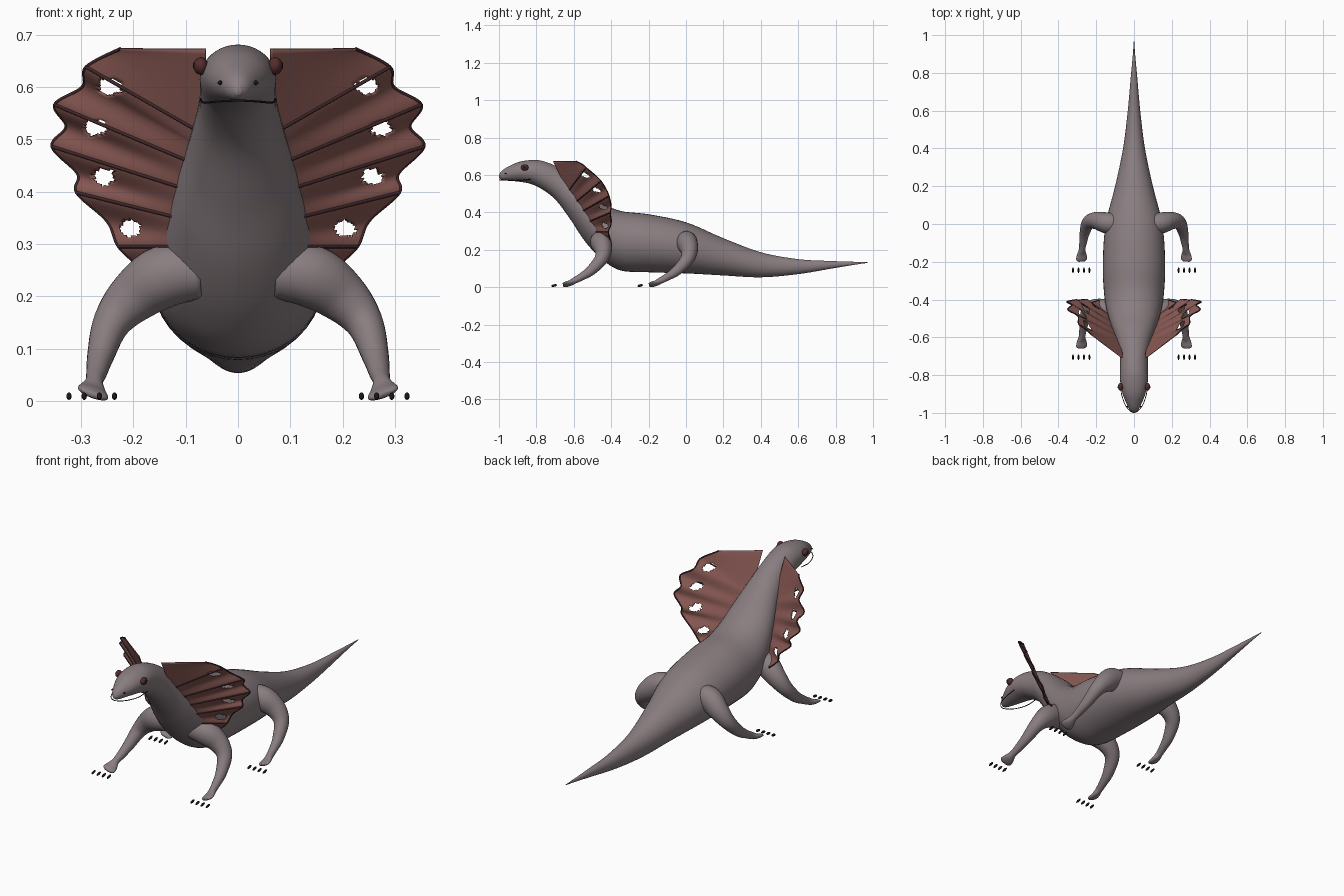
import bpy, bmesh, math, random
from mathutils import Vector, Matrix

random.seed(4)
if "Cube" in bpy.data.objects:
    bpy.data.objects.remove(bpy.data.objects["Cube"], do_unlink=True)


def material(name, r, g, b):
    m = bpy.data.materials.new(name)
    m.use_nodes = True
    m.diffuse_color = (r, g, b, 1)
    bsdf = m.node_tree.nodes["Principled BSDF"]
    bsdf.inputs["Base Color"].default_value = (r, g, b, 1)
    bsdf.inputs["Roughness"].default_value = 0.7
    return m


SKIN = material("grey skin", .25, .205, .215)
FRILL = material("red brown membrane", .25, .1, .088)
RIB = material("dark maroon rib", .05, .02, .022)
EYE = material("dark red eye", .09, .025, .025)
BLACK = material("near black", .012, .01, .011)


def spline(points, t):
    """Smooth interpolation of a point list at index t."""
    n = len(points) - 1
    i = min(int(t), n - 1)
    f = t - i
    a, b, c, d = (Vector(points[min(max(k, 0), n)]) for k in range(i - 1, i + 3))
    return b + .5 * f * (c - a + f * (2*a - 5*b + 4*c - d + f * (3*(b - c) + d - a)))


def resample(points, steps):
    n = (len(points) - 1) * steps
    return [spline(points, k / steps) for k in range(n + 1)]


def finish(bm, name, mat):
    bmesh.ops.recalc_face_normals(bm, faces=bm.faces)
    mesh = bpy.data.meshes.new(name)
    for f in bm.faces:
        f.smooth = True
    bm.to_mesh(mesh)
    bm.free()
    mesh.materials.append(mat)
    ob = bpy.data.objects.new(name, mesh)
    bpy.context.collection.objects.link(ob)
    return ob


def loft(name, rings, mat, sides=32):
    """Skin elliptical rings given as (centre, axis_a, axis_b)."""
    bm = bmesh.new()
    loops = []
    for c, a, b in rings:
        angles = [2 * math.pi * k / sides for k in range(sides)]
        loops.append([bm.verts.new(c + a * math.cos(t) + b * math.sin(t)) for t in angles])
    for p, q in zip(loops, loops[1:]):
        for k in range(sides):
            j = (k + 1) % sides
            bm.faces.new((p[k], p[j], q[j], q[k]))
    bm.faces.new(loops[0])
    bm.faces.new(loops[-1])
    return finish(bm, name, mat)


def ball(name, centre, size, mat, tilt=0):
    bm = bmesh.new()
    bmesh.ops.create_uvsphere(bm, u_segments=20, v_segments=12, radius=1)
    bm.transform(Matrix.Translation(centre) @ Matrix.Rotation(tilt, 4, 'X')
                 @ Matrix.Diagonal((*size, 1)))
    return finish(bm, name, mat)


def tube(name, points, radius, mat):
    cu = bpy.data.curves.new(name, 'CURVE')
    cu.dimensions = '3D'
    cu.bevel_depth = radius
    cu.bevel_resolution = 2
    cu.use_fill_caps = True
    s = cu.splines.new('POLY')
    s.points.add(len(points) - 1)
    for p, co in zip(s.points, points):
        p.co = (*co, 1)
    cu.materials.append(mat)
    ob = bpy.data.objects.new(name, cu)
    bpy.context.collection.objects.link(ob)
    return ob


# Body from snout to tail tip: y, top, bottom, half width
BODY = [(-1, .6, .585, .006), (-.985, .622, .575, .022), (-.95, .645, .57, .04),
        (-.9, .668, .565, .06), (-.84, .679, .555, .072), (-.78, .678, .53, .073),
        (-.7, .65, .47, .075), (-.62, .6, .365, .092), (-.54, .535, .245, .12),
        (-.45, .455, .15, .146), (-.35, .408, .09, .16), (-.2, .39, .08, .165),
        (0, .347, .074, .15), (.2, .262, .063, .1), (.4, .187, .053, .058),
        (.6, .15, .07, .033), (.78, .14, .1, .017), (.9, .136, .12, .006),
        (.97, .134, .13, .001)]
loft("body", [(Vector((0, y, (t + b) / 2)), Vector((w, 0, 0)), Vector((0, 0, (t - b) / 2)))
              for y, t, b, w in resample(BODY, 6)], SKIN, 40)

# Leg path: x, y, z, width, thickness
LEG = [(.07, 0, .245, .05, .05), (.14, .005, .238, .06, .056), (.2, .018, .198, .05, .046),
       (.242, .005, .148, .036, .036), (.262, -.05, .088, .026, .027),
       (.27, -.1, .055, .02, .02), (.275, -.135, .036, .017, .017),
       (.277, -.16, .022, .026, .013), (.277, -.185, .015, .031, .01),
       (.277, -.198, .012, .02, .006)]


def leg(name, side, dy):
    path = resample(LEG, 5)
    pts = [Vector((p[0] * side, p[1] + dy, p[2])) for p in path]
    normal = Vector((0, 0, 1))
    rings = []
    for i, p in enumerate(path):
        tan = (pts[min(i + 1, len(pts) - 1)] - pts[max(i - 1, 0)]).normalized()
        normal = (normal - tan * normal.dot(tan)).normalized()
        rings.append((pts[i], normal * p[3], tan.cross(normal) * p[4]))
    loft(name, rings, SKIN, 24)
    for k in range(4):
        ball(f"{name}_claw_{k + 1}", (side * (.236 + .029 * k), dy - .245, .009),
             (.005, .016, .0065), BLACK, .2)


# Frill edges as (x, z): odd points of the outer edge are the rib tips
OUTER = [(.225, .673), (.29, .638), (.297, .6), (.35, .566), (.328, .524), (.355, .486),
         (.306, .434), (.308, .398), (.25, .344), (.228, .295), (.185, .255)]
INNER = [(.062, .673), (.066, .51), (.07, .48), (.075, .45), (.08, .425), (.085, .4),
         (.09, .372), (.095, .345), (.1, .32), (.105, .295), (.11, .25)]
HOLES = [(.245, .6), (.273, .522), (.256, .429), (.205, .33)]


def frill_point(side, u, v, lift=0):
    x, z = spline(INNER, v).lerp(spline(OUTER, v), u)
    z = min(z, .673)
    fold = -.011 * u * math.cos(math.pi * v) * min(1, v)
    y = -.71 + .75 * (x - .062) - .48 * (z - .673)
    return Vector((side * x, y - fold - lift, z))


def frill(name, side):
    nu, nv = 44, 100
    bm = bmesh.new()
    grid = [[bm.verts.new(frill_point(side, i / nu, 10 * j / nv)) for i in range(nu + 1)]
            for j in range(nv + 1)]
    for j in range(nv):
        for i in range(nu):
            bm.faces.new((grid[j][i], grid[j][i + 1], grid[j + 1][i + 1], grid[j + 1][i]))
    # Ragged tears
    torn = []
    for f in bm.faces:
        c = f.calc_center_median()
        for hx, hz in HOLES:
            d = math.hypot((abs(c.x) - hx) / .022, (c.z - hz) / .017)
            if d < random.uniform(.8, 1.1):
                torn.append(f)
                break
    bmesh.ops.delete(bm, geom=torn, context='FACES')
    ob = finish(bm, name, FRILL)
    mod = ob.modifiers.new("thickness", 'SOLIDIFY')
    mod.thickness = .004
    mod.offset = 0
    # Ribs and dark rim
    for n, v in enumerate((1, 3, 5, 7, 9)):
        tube(f"{name}_rib_{n + 1}", [frill_point(side, .05 + .95 * k / 16, v, .002)
                                     for k in range(17)], .0035, RIB)
    tube(f"{name}_rim", [frill_point(side, 1, k / 8) for k in range(81)], .0035, RIB)


for side, label in ((1, "left"), (-1, "right")):
    leg(f"{label}_front_leg", side, -.46)
    leg(f"{label}_hind_leg", side, 0)
    frill(f"{label}_frill", side)
    ball(f"{label}_eye", (side * .071, -.862, .64), (.014, .02, .017), EYE)
    ball(f"{label}_pupil", (side * .081, -.864, .641), (.0055, .009, .009), BLACK)
    ball(f"{label}_nostril", (side * .034, -.966, .608), (.005, .006, .004), BLACK)

# Mouth line wrapping the snout
MOUTH = [(-.071, -.83, .577), (-.066, -.9, .57), (-.04, -.968, .572), (0, -.998, .574),
         (.04, -.968, .572), (.066, -.9, .57), (.071, -.83, .577)]
tube("mouth_line", resample(MOUTH, 6), .002, BLACK)
